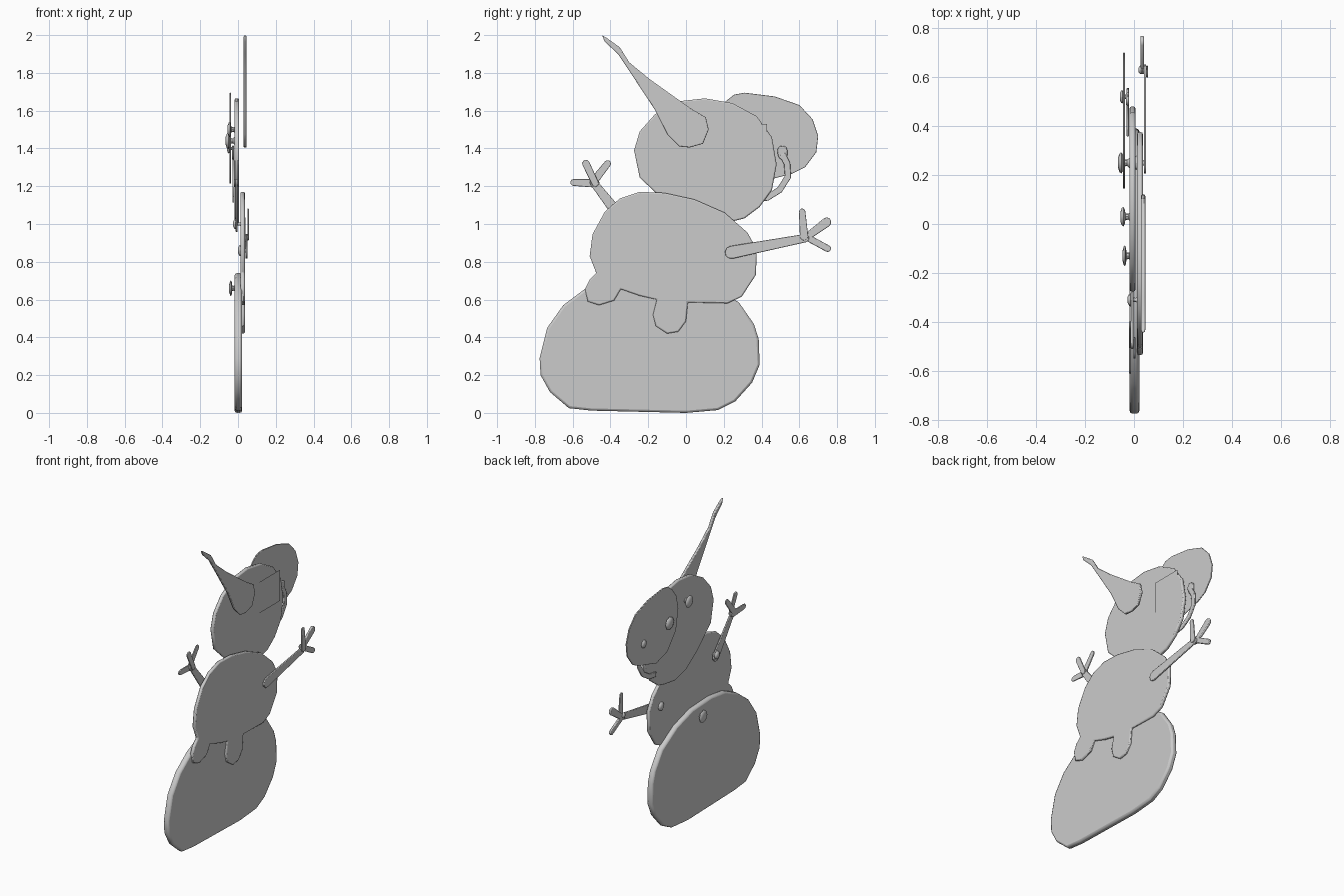
import bpy, bmesh, math
from mathutils import Vector

if "Cube" in bpy.data.objects:
    bpy.data.objects.remove(bpy.data.objects["Cube"])


def finish(bm, name):
    bmesh.ops.recalc_face_normals(bm, faces=bm.faces)
    me = bpy.data.meshes.new(name)
    bm.to_mesh(me)
    bm.free()
    ob = bpy.data.objects.new(name, me)
    bpy.context.collection.objects.link(ob)
    for o in bpy.context.selected_objects:
        o.select_set(False)
    ob.select_set(True)
    bpy.context.view_layer.objects.active = ob
    bpy.ops.object.shade_smooth_by_angle(angle=math.radians(40))
    return ob


def plate(name, pts, x0, x1, bevel=0.3):
    """Flat cut-out: (y, z) outline between x0 and x1 with a softened rim."""
    bm = bmesh.new()
    f = bm.faces.new([bm.verts.new((x0, y, z)) for y, z in pts])
    ext = bmesh.ops.extrude_face_region(bm, geom=[f])
    vs = [v for v in ext['geom'] if isinstance(v, bmesh.types.BMVert)]
    bmesh.ops.translate(bm, verts=vs, vec=(x1 - x0, 0, 0))
    ob = finish(bm, name)
    mod = ob.modifiers.new("rim", 'BEVEL')
    mod.width = (x1 - x0) * bevel
    mod.segments = 2
    mod.limit_method = 'ANGLE'
    mod.angle_limit = math.radians(60)
    return ob


def capsule(a, b, ra, rb, n=5):
    """Tapered rounded strip outline from a to b."""
    ang = math.atan2(b[1] - a[1], b[0] - a[0])
    pts = []
    for c, r, start in ((b, rb, -math.pi / 2), (a, ra, math.pi / 2)):
        for i in range(n + 1):
            t = ang + start + math.pi * i / n
            pts.append((c[0] + r * math.cos(t), c[1] + r * math.sin(t)))
    return pts


def pin(name, y, z, r, x0, x1, sides=8):
    """Mushroom-headed peg turned about x, head at x0, foot at x1."""
    L = x1 - x0
    prof = [(0, .45), (.15, .9), (.3, 1), (.42, .8), (.5, .35), (.8, .3), (1, .5)]
    bm = bmesh.new()
    rings = []
    for t, k in prof:
        rings.append([bm.verts.new((x0 + t * L,
                                    y + r * k * math.cos(2 * math.pi * i / sides),
                                    z + r * k * math.sin(2 * math.pi * i / sides)))
                      for i in range(sides)])
    for p, q in zip(rings, rings[1:]):
        for i in range(sides):
            j = (i + 1) % sides
            bm.faces.new((p[i], p[j], q[j], q[i]))
    bm.faces.new(rings[0])
    bm.faces.new(rings[-1])
    return finish(bm, name)


# Stacked body cut-outs
plate("base_body", [(-.62, .025), (-.72, .11), (-.77, .2), (-.775, .29), (-.735, .45),
                    (-.65, .57), (-.53, .66), (-.4, .72), (-.25, .74), (-.05, .73),
                    (.12, .68), (.28, .585), (.36, .47), (.385, .39), (.39, .255),
                    (.35, .16), (.26, .06), (.17, .015), (0, 0), (-.5, .012)],
      -.018, .022)
plate("middle_body", [(-.51, .83), (-.495, .945), (-.43, 1.065), (-.35, 1.135), (-.245, 1.17),
                      (-.115, 1.165), (.045, 1.13), (.205, 1.06), (.325, .955), (.375, .865),
                      (.37, .73), (.295, .615), (.22, .58), (.01, .585), (0, .485),
                      (-.04, .43), (-.1, .42), (-.16, .46), (-.175, .52), (-.155, .6),
                      (-.245, .62), (-.345, .655), (-.38, .595), (-.46, .57), (-.52, .59),
                      (-.535, .655), (-.51, .705), (-.475, .74)],
      .013, .036)
plate("head", [(-.275, 1.39), (-.245, 1.49), (-.165, 1.58), (-.035, 1.65), (.1, 1.665),
               (.245, 1.64), (.375, 1.57), (.455, 1.46), (.48, 1.315), (.455, 1.18),
               (.39, 1.09), (.31, 1.03), (.25, 1.015), (.14, 1.0), (.02, 1.03),
               (-.1, 1.11), (-.165, 1.17), (-.245, 1.245)],
      -.018, .006)
plate("face_plate", [(.21, 1.65), (.255, 1.685), (.31, 1.695), (.47, 1.675), (.6, 1.63),
                     (.67, 1.555), (.7, 1.465), (.69, 1.38), (.63, 1.3), (.56, 1.265),
                     (.48, 1.245), (.38, 1.215), (.26, 1.25), (.17, 1.36), (.145, 1.5),
                     (.165, 1.59)],
      -.045, -.037)

# Pointed cone shape on the outer side of the head
plate("pointed_cone", [(-.445, 2), (-.42, 1.985), (-.35, 1.935), (-.3, 1.855), (-.19, 1.765),
                       (.02, 1.615), (.105, 1.565), (.12, 1.5), (.09, 1.425), (.02, 1.405),
                       (-.035, 1.41), (-.1, 1.475), (-.165, 1.605), (-.3, 1.81), (-.36, 1.9),
                       (-.43, 1.965)],
      .029, .046)

# Thin square patch on the head
bm = bmesh.new()
bm.faces.new([bm.verts.new((.012, y, z)) for y, z in
              ((.215, 1.32), (.43, 1.32), (.43, 1.53), (.215, 1.53))])
finish(bm, "square_patch")

# Curved mouth with a rounded end
path = [(.36, 1.13), (.43, 1.14), (.495, 1.18), (.54, 1.25), (.535, 1.32), (.51, 1.37)]
left, right = [], []
for i, p in enumerate(path):
    d = Vector(path[min(i + 1, 5)]) - Vector(path[max(i - 1, 0)])
    n = Vector((-d.y, d.x)).normalized() * .017
    left.append((p[0] + n.x, p[1] + n.y))
    right.append((p[0] - n.x, p[1] - n.y))
plate("mouth", left + right[::-1], -.03, -.02)
plate("mouth_end", capsule((.512, 1.365), (.51, 1.388), .025, .027), -.032, -.021)

# Arms and fingers: name, start, end, radii, depth range
strips = [
    ("right_arm", (.24, .85), (.63, .925), .034, .022, .04, .05),
    ("right_finger_side", (.63, .925), (.745, 1.01), .018, .025, .026, .041),
    ("right_finger_low", (.63, .935), (.75, .87), .018, .018, .026, .041),
    ("right_finger_up", (.625, .935), (.615, 1.065), .022, .017, .05, .057),
    ("left_arm", (-.31, .99), (-.49, 1.22), .034, .02, -.012, -.002),
    ("left_finger_side", (-.48, 1.215), (-.595, 1.22), .022, .018, -.02, -.012),
    ("left_finger_up", (-.48, 1.215), (-.53, 1.32), .018, .02, -.002, .006),
    ("left_finger_in", (-.49, 1.225), (-.415, 1.32), .022, .018, -.02, -.012),
]
for name, a, b, ra, rb, x0, x1 in strips:
    plate(name, capsule(a, b, ra, rb), x0, x1)

# Pegs joining the layers
pins = [
    ("eye_front", .25, 1.44, .043, -.066, -.018),
    ("face_stud", .52, 1.4, .027, -.058, -.024),
    ("eye_back", .03, 1.5, .04, -.056, -.014),
    ("base_stud", -.13, .66, .042, -.047, -.014),
    ("left_shoulder_stud", -.31, 1.0, .027, -.026, .016),
    ("right_shoulder_stud", .25, .86, .03, 0, .045),
    ("right_wrist_stud", .63, .94, .018, .018, .056),
]
for args in pins:
    pin(*args)
